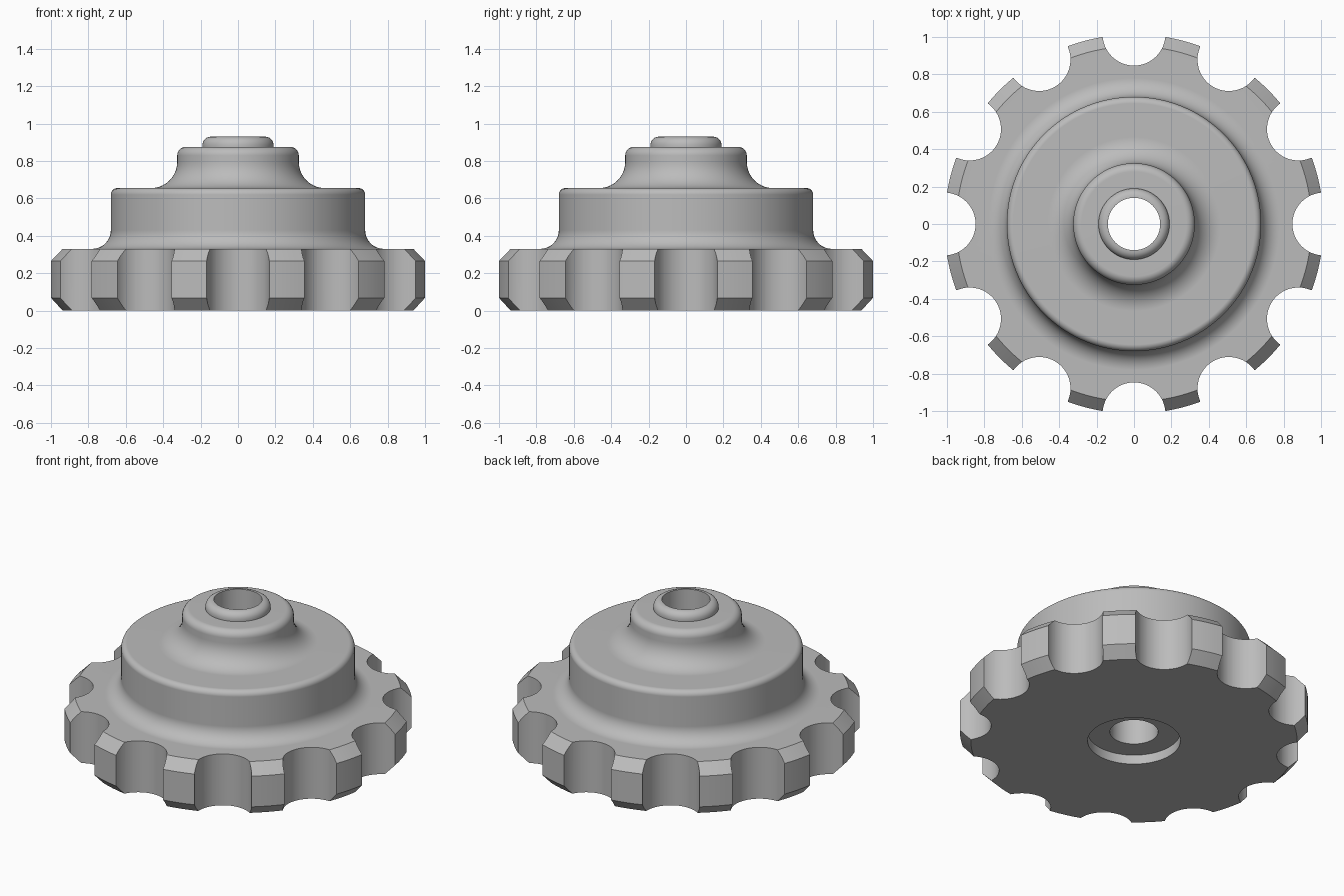
import bpy, bmesh, math
from mathutils import Matrix, Vector

cube = bpy.data.objects.get("Cube")
if cube:
    bpy.data.objects.remove(cube, do_unlink=True)

SEGMENTS = 144
NOTCHES = 12

grey = bpy.data.materials.new("satin grey")
grey.use_nodes = True
colour = (0.5, 0.5, 0.5, 1)
grey.diffuse_color = colour
grey.node_tree.nodes["Principled BSDF"].inputs["Base Color"].default_value = colour


def arc(cx, cz, radius, start, end, steps=10):
    """Points of a quarter round in the (radius, height) plane."""
    angles = [math.radians(start + (end - start) * i / steps) for i in range(steps + 1)]
    return [(cx + radius * math.cos(a), cz + radius * math.sin(a)) for a in angles]


def make_object(name, bm):
    bmesh.ops.recalc_face_normals(bm, faces=bm.faces)
    mesh = bpy.data.meshes.new(name)
    bm.to_mesh(mesh)
    bm.free()
    obj = bpy.data.objects.new(name, mesh)
    bpy.context.collection.objects.link(obj)
    return obj


def lathe(name, profile):
    """Revolve a closed profile around the z axis."""
    bm = bmesh.new()
    verts = [bm.verts.new((r, 0, z)) for r, z in profile]
    edges = [bm.edges.new((verts[i - 1], verts[i])) for i in range(len(verts))]
    bmesh.ops.spin(bm, geom=verts + edges, cent=(0, 0, 0), axis=(0, 0, 1),
                   angle=math.tau, steps=SEGMENTS, use_merge=True)
    bmesh.ops.remove_doubles(bm, verts=bm.verts, dist=1e-5)
    return make_object(name, bm)


# Profile: recessed underside, chamfered grip, filleted hub, neck and top boss
profile = [(0.14, 0.06), (0.27, 0.06), (0.27, 0), (0.95, 0),
           (1.014, 0.068), (1.014, 0.265), (0.95, 0.33)]
profile += arc(0.78, 0.43, 0.10, 270, 180)
profile += arc(0.645, 0.62, 0.035, 0, 90, 6)
profile += arc(0.465, 0.795, 0.14, 270, 180)
profile += arc(0.28, 0.83, 0.045, 0, 90, 6)
profile += [(0.19, 0.875)]
profile += arc(0.145, 0.885, 0.045, 0, 90, 6)
profile += [(0.14, 0.93)]
knob = lathe("scalloped_knob", profile)
knob.data.materials.append(grey)

# Ring of cylinders that cuts the finger scallops
bm = bmesh.new()
for i in range(NOTCHES):
    turn = Matrix.Rotation(math.tau * i / NOTCHES, 4, 'Z')
    place = turn @ Matrix.Translation(Vector((1.015, 0, 0.15)))
    bmesh.ops.create_cone(bm, cap_ends=True, segments=64, radius1=0.168,
                          radius2=0.168, depth=0.6, matrix=place)
cutter = make_object("scallop_cutter", bm)
cutter.hide_render = True
cutter.data.materials.append(grey)

bpy.ops.object.select_all(action='DESELECT')
bpy.context.view_layer.objects.active = knob
knob.select_set(True)
cut = knob.modifiers.new("Scallops", 'BOOLEAN')
cut.operation = 'DIFFERENCE'
cut.solver = 'EXACT'
cut.object = cutter
bpy.ops.object.modifier_apply(modifier=cut.name)
bpy.data.objects.remove(cutter, do_unlink=True)

# Smooth rounds with crisp chamfers
bpy.ops.object.shade_smooth_by_angle(angle=math.radians(30))
weighted = knob.modifiers.new("Even shading", 'WEIGHTED_NORMAL')
weighted.keep_sharp = True
